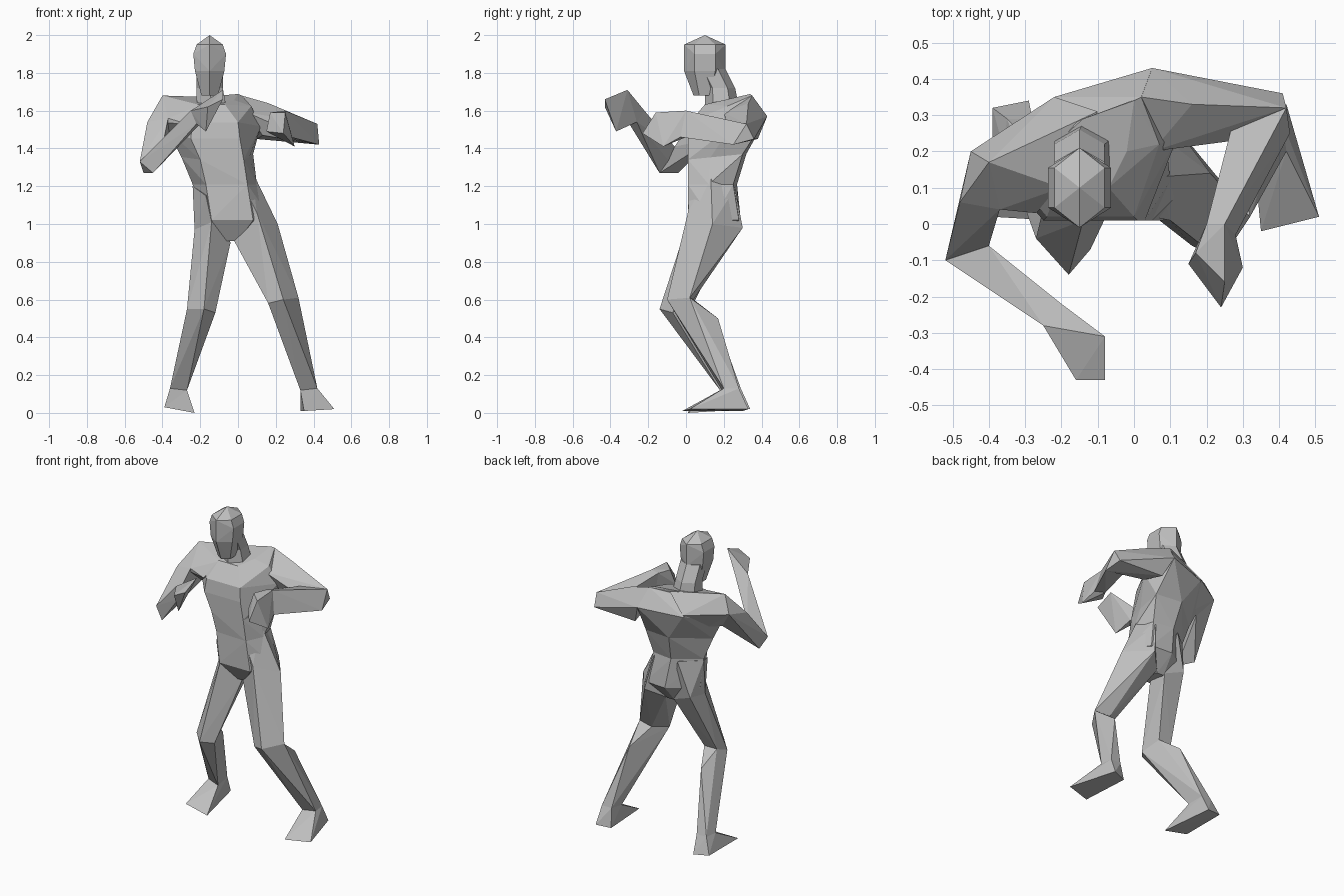
import bpy
import bmesh
import math

# Remove the default object only
default_cube = bpy.data.objects.get("Cube")
if default_cube is not None:
    bpy.data.objects.remove(default_cube, do_unlink=True)

# Single clay colour for the whole figure
clay = bpy.data.materials.new("plain grey clay")
clay.use_nodes = True
clay_colour = (.52, .52, .52, 1)
clay.diffuse_color = clay_colour
for node in clay.node_tree.nodes:
    if node.type == 'BSDF_PRINCIPLED':
        node.inputs["Base Color"].default_value = clay_colour
        node.inputs["Roughness"].default_value = .8


def add_hull(mesh_builder, points):
    """Add one faceted convex block wrapped around the points."""
    block = bmesh.new()
    for point in points:
        block.verts.new(point)
    bmesh.ops.convex_hull(block, input=block.verts[:])
    loose = [vert for vert in block.verts if not vert.link_faces]
    bmesh.ops.delete(block, geom=loose, context='VERTS')
    bmesh.ops.recalc_face_normals(block, faces=block.faces[:])
    copies = {vert: mesh_builder.verts.new(vert.co) for vert in block.verts}
    for face in block.faces:
        mesh_builder.faces.new([copies[vert] for vert in face.verts])
    block.free()


def make_part(part_name, sections):
    """Join successive cross sections into one flat shaded body part."""
    mesh_builder = bmesh.new()
    for start, end in zip(sections, sections[1:]):
        add_hull(mesh_builder, list(start) + list(end))
    mesh = bpy.data.meshes.new(part_name)
    mesh_builder.to_mesh(mesh)
    mesh_builder.free()
    mesh.materials.append(clay)
    part = bpy.data.objects.new(part_name, mesh)
    bpy.context.scene.collection.objects.link(part)


def tilted_section(height, tilt, outline):
    """Lift a plan outline to a height that rises towards the back."""
    return [(x, y, height + tilt * y) for x, y in outline]


def hexagon_section(x, y, z, half_width, half_depth):
    """Six sided section with one corner at the front and one at the back."""
    corners = [math.radians(60 * step) for step in range(6)]
    return [(x + half_width * math.sin(a), y - half_depth * math.cos(a), z)
            for a in corners]


# Torso: crotch, hips, waist, ribs, chest, shoulder ridge, collar
make_part("torso", [
    tilted_section(.91, 0, [(-.08, .08), (0, .08), (.03, .13),
                            (-.01, .2), (-.06, .2), (-.1, .15)]),
    tilted_section(1.02, 0, [(-.14, .01), (.08, .01), (.18, .14),
                             (.1, .28), (-.05, .29), (-.22, .17)]),
    tilted_section(1.21, 0, [(-.17, .02), (.05, .01), (.1, .12),
                             (.06, .25), (-.08, .27), (-.24, .16)]),
    tilted_section(1.34, .1, [(-.2, .01), (.03, .01), (.06, .13),
                              (.08, .3), (-.1, .32), (-.3, .15)]),
    tilted_section(1.45, .28, [(-.25, .01), (.01, .01), (.12, .24),
                               (.05, .43), (-.22, .35), (-.37, .15)]),
    tilted_section(1.53, .43, [(-.24, .02), (0, .02), (.07, .22),
                               (.02, .35), (-.2, .26), (-.37, .17)]),
    tilted_section(1.61, .23, [(-.21, .1), (-.07, .1), (-.02, .2),
                               (0, .34), (-.14, .29), (-.24, .2)]),
])

# Neck and head
make_part("neck", [hexagon_section(-.14, .19, 1.62, .09, .09),
                   hexagon_section(-.15, .18, 1.72, .08, .08),
                   hexagon_section(-.15, .13, 1.82, .08, .08)])
make_part("head", [
    hexagon_section(-.15, .1, 1.68, .05, .06),
    hexagon_section(-.15, .1, 1.81, .09, .11),
    hexagon_section(-.15, .1, 1.9, .1, .11),
    hexagon_section(-.15, .1, 1.95, .08, .11),
    [(-.15, .1, 2)],
])

# Right arm, raised forward with a bent elbow
right_collar = [(-.2, .1, 1.63), (-.22, .35, 1.56), (-.1, .31, 1.67),
                (-.27, .03, 1.53), (-.3, .2, 1.45)]
right_shoulder = [(-.4, .17, 1.68), (-.45, .2, 1.57), (-.48, .06, 1.54),
                  (-.37, .04, 1.56), (-.36, .14, 1.45)]
right_elbow = [(-.52, -.1, 1.33), (-.5, -.04, 1.27),
               (-.45, -.14, 1.27), (-.4, -.06, 1.41)]
right_wrist = [(-.25, -.28, 1.6), (-.22, -.3, 1.53),
               (-.2, -.22, 1.6), (-.19, -.26, 1.54)]
right_fist = [(-.08, -.31, 1.71), (-.08, -.43, 1.66),
              (-.16, -.43, 1.62), (-.17, -.37, 1.49)]
make_part("right_upper_arm", [right_collar, right_shoulder, right_elbow])
make_part("right_forearm", [right_elbow, right_wrist])
make_part("right_hand", [right_wrist, right_fist])

# Left arm, elbow pulled back and forearm pointing forward
left_shoulder = [(.02, .35, 1.68), (.05, .43, 1.57), (.16, .33, 1.64),
                 (.05, .2, 1.59), (.13, .25, 1.47), (.1, .38, 1.45)]
left_elbow = [(.42, .32, 1.53), (.41, .36, 1.45), (.43, .25, 1.42),
              (.27, .27, 1.53), (.3, .28, 1.45)]
left_wrist = [(.2, 0, 1.59), (.25, 0, 1.6),
              (.28, -.03, 1.46), (.22, 0, 1.46)]
left_fist = [(.15, -.11, 1.49), (.17, -.08, 1.59), (.25, -.16, 1.59),
             (.3, -.12, 1.41), (.24, -.23, 1.48)]
make_part("left_upper_arm", [left_shoulder, left_elbow])
make_part("left_forearm", [left_elbow, left_wrist])
make_part("left_hand", [left_wrist, left_fist])

# Right leg, knee bent forward
right_waist = [(-.17, .02, 1.15), (-.24, .16, 1.2), (-.12, .26, 1.2)]
right_hip = [(-.14, .01, 1.01), (-.23, .13, .97), (-.19, .23, .97),
             (-.06, .21, .92), (-.04, .1, .9)]
right_knee = [(-.27, -.04, .55), (-.18, -.14, .55), (-.12, -.07, .53),
              (-.16, .04, .58), (-.25, .04, .58)]
right_calf = [(-.22, .16, .49)]
right_ankle = [(-.36, .21, .13), (-.27, .18, .12),
               (-.28, .29, .13), (-.35, .29, .13)]
right_sole = [(-.39, .02, .03), (-.23, .01, 0),
              (-.39, .32, .03), (-.29, .34, .02)]
make_part("right_thigh", [right_waist, right_hip, right_knee])
make_part("right_shin", [right_knee + right_calf, right_ankle])
make_part("right_foot", [right_ankle, right_sole])

# Left leg, stepping out to the side
left_waist = [(.05, .02, 1.16), (.07, .13, 1.29), (.05, .26, 1.19)]
left_hip = [(.1, .01, 1.06), (-.02, .08, .91), (0, .21, .92),
            (.09, .3, .98), (.21, .14, 1)]
left_knee = [(.16, -.06, .58), (.24, -.1, .6),
             (.32, .02, .61), (.22, .04, .6)]
left_calf = [(.29, .17, .5)]
left_ankle = [(.33, .19, .12), (.42, .2, .13),
              (.34, .28, .13), (.41, .28, .13)]
left_sole = [(.35, -.02, .01), (.51, .02, .02),
             (.33, .3, .01), (.42, .33, .02)]
make_part("left_thigh", [left_waist, left_hip, left_knee])
make_part("left_shin", [left_knee + left_calf, left_ankle])
make_part("left_foot", [left_ankle, left_sole])
